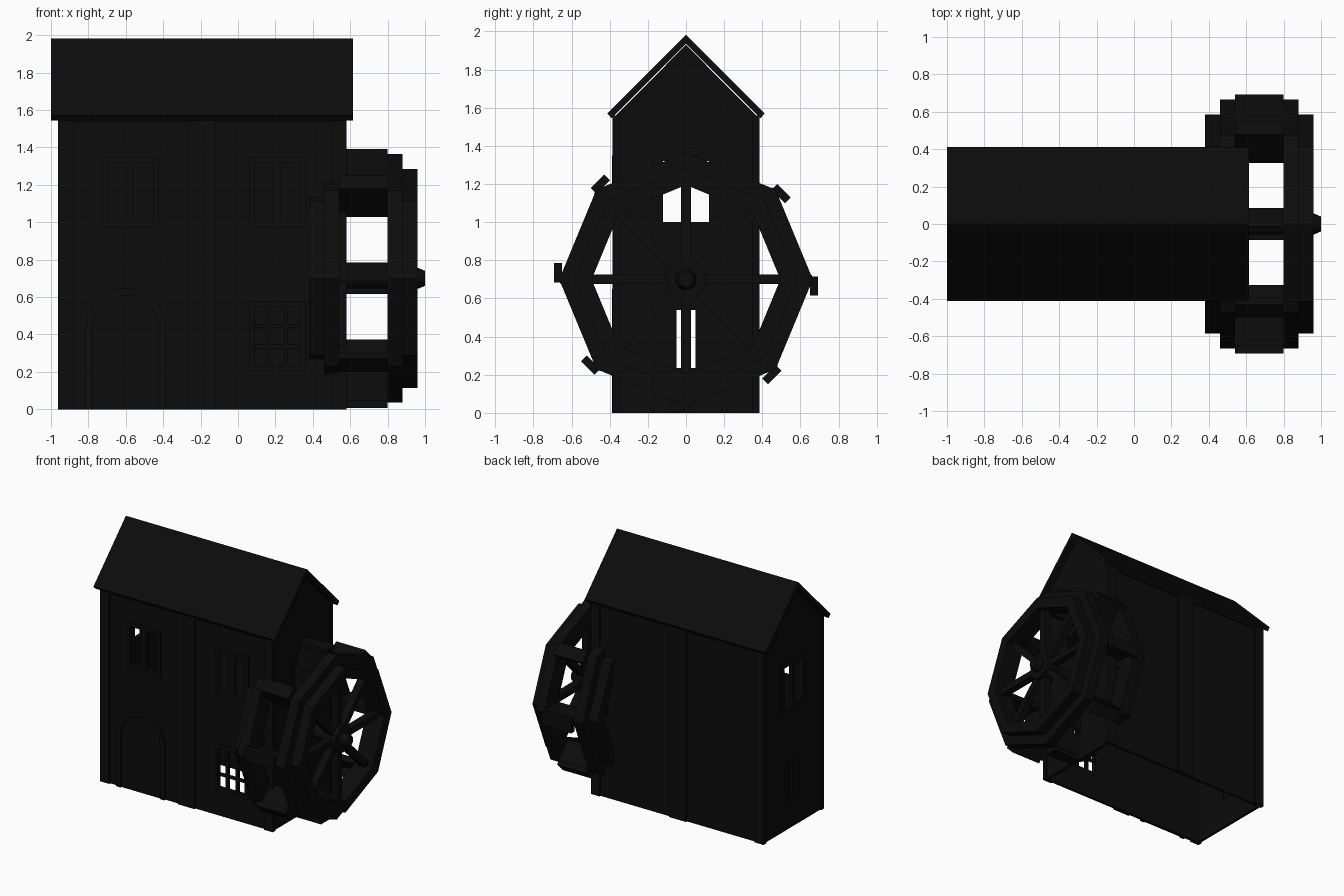
import bpy, bmesh, math
from mathutils import Matrix, Vector

if "Cube" in bpy.data.objects:
    bpy.data.objects.remove(bpy.data.objects["Cube"])

mat = bpy.data.materials.new("soot_black")
mat.diffuse_color = (0.0035, 0.0035, 0.0035, 1)
mat.use_nodes = True
mat.node_tree.nodes["Principled BSDF"].inputs["Base Color"].default_value = mat.diffuse_color


def finish(name, bm):
    bmesh.ops.recalc_face_normals(bm, faces=bm.faces[:])
    me = bpy.data.meshes.new(name)
    bm.to_mesh(me)
    bm.free()
    me.materials.append(mat)
    ob = bpy.data.objects.new(name, me)
    bpy.context.collection.objects.link(ob)
    return ob


def add_box(bm, x0, x1, y0, y1, z0, z1, m=Matrix()):
    t = m @ Matrix.Translation(((x0 + x1) / 2, (y0 + y1) / 2, (z0 + z1) / 2)) \
        @ Matrix.Diagonal((x1 - x0, y1 - y0, z1 - z0, 1))
    bmesh.ops.create_cube(bm, size=1, matrix=t)


def boxes(name, lst):
    bm = bmesh.new()
    for b in lst:
        add_box(bm, *b)
    return finish(name, bm)


def add_prism(bm, pts, vec):
    f = bm.faces.new([bm.verts.new(p) for p in pts])
    r = bmesh.ops.extrude_face_region(bm, geom=[f])
    bmesh.ops.translate(bm, vec=vec, verts=[v for v in r["geom"] if isinstance(v, bmesh.types.BMVert)])


# hollow house shell, open underneath
X0, X1, Y = -0.95, 0.57, 0.372
bm = bmesh.new()
prof = [(-Y, 0), (Y, 0), (Y, 1.555), (0, 1.93), (-Y, 1.555)]
add_prism(bm, [(X0, y, z) for y, z in prof], (X1 - X0, 0, 0))
bmesh.ops.delete(bm, geom=[f for f in bm.faces if all(v.co.z < 0.01 for v in f.verts)], context='FACES')
walls = finish("house_walls", bm)
sol = walls.modifiers.new("thickness", 'SOLIDIFY')
sol.thickness = 0.03
sol.offset = -1

# window openings
FRONT = [(-0.575, 0.12, 1.0, 1.32), (0.21, 0.12, 1.0, 1.32), (0.21, 0.12, 0.23, 0.55)]
ENDS = [(0, 0.12, 1.0, 1.32), (0, 0.05, 0.235, 0.54)]
cut = [(c - w, c + w, -0.5, -0.3, a, b) for c, w, a, b in FRONT]
for c, w, a, b in ENDS:
    cut += [(-1.1, -0.85, c - w, c + w, a, b), (0.5, 0.65, c - w, c + w, a, b)]
cutter = boxes("window_cutter", cut)
cutter.hide_render = True
cutter.hide_viewport = False
cutter.display_type = 'WIRE'
bo = walls.modifiers.new("windows", 'BOOLEAN')
bo.object = cutter
bo.operation = 'DIFFERENCE'
bo.solver = 'EXACT'

# window frames and bars
F = 0.03
lst = []
for i, (c, w, a, b) in enumerate(FRONT):
    y0, y1 = -0.388, -0.35
    lst += [(c - w - F, c - w, y0, y1, a - F, b + F), (c + w, c + w + F, y0, y1, a - F, b + F),
            (c - w, c + w, y0, y1, a - F, a), (c - w, c + w, y0, y1, b, b + F)]
    if i < 2:
        lst.append((c - 0.02, c + 0.02, -0.38, -0.35, a, b))
    else:
        for k in (-1, 1):
            lst.append((c + k * 0.045 - 0.01, c + k * 0.045 + 0.01, -0.38, -0.355, a, b))
            m = (a + b) / 2 + k * 0.055
            lst.append((c - w, c + w, -0.378, -0.357, m - 0.01, m + 0.01))
boxes("front_window_frames", lst)
lst = []
for c, w, a, b in ENDS:
    x0, x1 = -0.962, -0.93
    lst += [(x0, x1, c - w - F, c - w, a - F, b + F), (x0, x1, c + w, c + w + F, a - F, b + F),
            (x0, x1, c - w, c + w, a - F, a), (x0, x1, c - w, c + w, b, b + F),
            (x0, x1, c - 0.018, c + 0.018, a, b)]
boxes("end_window_frames", lst)

# corner and middle posts, eave beams
lst = []
for s in (-1, 1):
    y0, y1 = sorted((s * 0.35, s * 0.385))
    for a, b in ((-0.962, -0.88), (-0.27, -0.12), (0.50, 0.58)):
        lst.append((a, b, y0, y1, 0, 1.555))
    lst.append((-0.962, 0.58, y0, y1, 1.53, 1.56))
boxes("timber_posts", lst)

# arched door frame and door leaf
def arch(w, top, y):
    zc = top - w
    return [(-0.6 - w, y, 0)] + [(-0.6 - w * math.cos(t * math.pi / 10), y, zc + w * math.sin(t * math.pi / 10))
                                 for t in range(11)] + [(-0.6 + w, y, 0)]

bm = bmesh.new()
o, n = arch(0.215, 0.65, -0.388), arch(0.175, 0.61, -0.388)
for i in range(len(o) - 1):
    add_prism(bm, [o[i], o[i + 1], n[i + 1], n[i]], (0, 0.03, 0))
bmesh.ops.remove_doubles(bm, verts=bm.verts[:], dist=1e-5)
finish("door_frame", bm)
bm = bmesh.new()
add_prism(bm, arch(0.175, 0.61, -0.377), (0, 0.01, 0))
finish("door", bm)

# gable roof
bm = bmesh.new()
rp = [(0, 1.983), (0.413, 1.57), (0.39, 1.545), (0, 1.935), (-0.39, 1.545), (-0.413, 1.57)]
add_prism(bm, [(-1.0, y, z) for y, z in rp], (1.615, 0, 0))
finish("roof", bm)

# water wheel, axis along x
CX, CZ = 0.67, 0.70

def add_ring(bm, x0, x1, r1, r0):
    rows = []
    for x, r in ((x0, r1), (x1, r1), (x1, r0), (x0, r0)):
        rows.append([bm.verts.new((x, r * math.cos(k * math.pi / 4), CZ + r * math.sin(k * math.pi / 4)))
                     for k in range(8)])
    for i in range(4):
        p, q = rows[i], rows[(i + 1) % 4]
        for k in range(8):
            bm.faces.new((p[k], p[(k + 1) % 8], q[(k + 1) % 8], q[k]))


def add_rod(bm, x0, x1, ra, rb, n=16):
    bmesh.ops.create_cone(bm, cap_ends=True, segments=n, radius1=ra, radius2=rb, depth=x1 - x0,
                          matrix=Matrix.Translation(((x0 + x1) / 2, 0, CZ)) @ Matrix.Rotation(math.pi / 2, 4, 'Y'))


rims, spokes, buckets, hub = (bmesh.new() for _ in range(4))
for s in (-1, 1):
    a, b = sorted((CX + s * 0.13, CX + s * 0.21))
    add_ring(rims, a, b, 0.665, 0.50)
    a, b = sorted((CX + s * 0.21, CX + s * 0.29))
    add_ring(rims, a, b, 0.585, 0.495)
    a, b = sorted((CX + s * 0.15, CX + s * 0.27))
    add_rod(hub, a, b, 0.105, 0.105)
for k in range(8):
    m = Matrix.Translation((0, 0, CZ)) @ Matrix.Rotation(k * math.pi / 4, 4, 'X')
    for s in (-1, 1):
        c = CX + s * 0.21
        add_box(spokes, c - 0.03, c + 0.03, 0.06, 0.52, -0.025, 0.025, m)
    # bucket: radial board and a bent lip
    add_box(buckets, 0.54, 0.80, 0.485, 0.66, -0.022, 0.022, m)
    add_box(buckets, 0.54, 0.80, 0.65, 0.692, -0.085, 0.015, m)
add_rod(hub, 0.38, 0.965, 0.055, 0.055)
add_rod(hub, 0.965, 1.0, 0.055, 0.04)
finish("wheel_rims", rims)
finish("wheel_spokes", spokes)
finish("wheel_buckets", buckets)
finish("wheel_hub_and_axle", hub)
